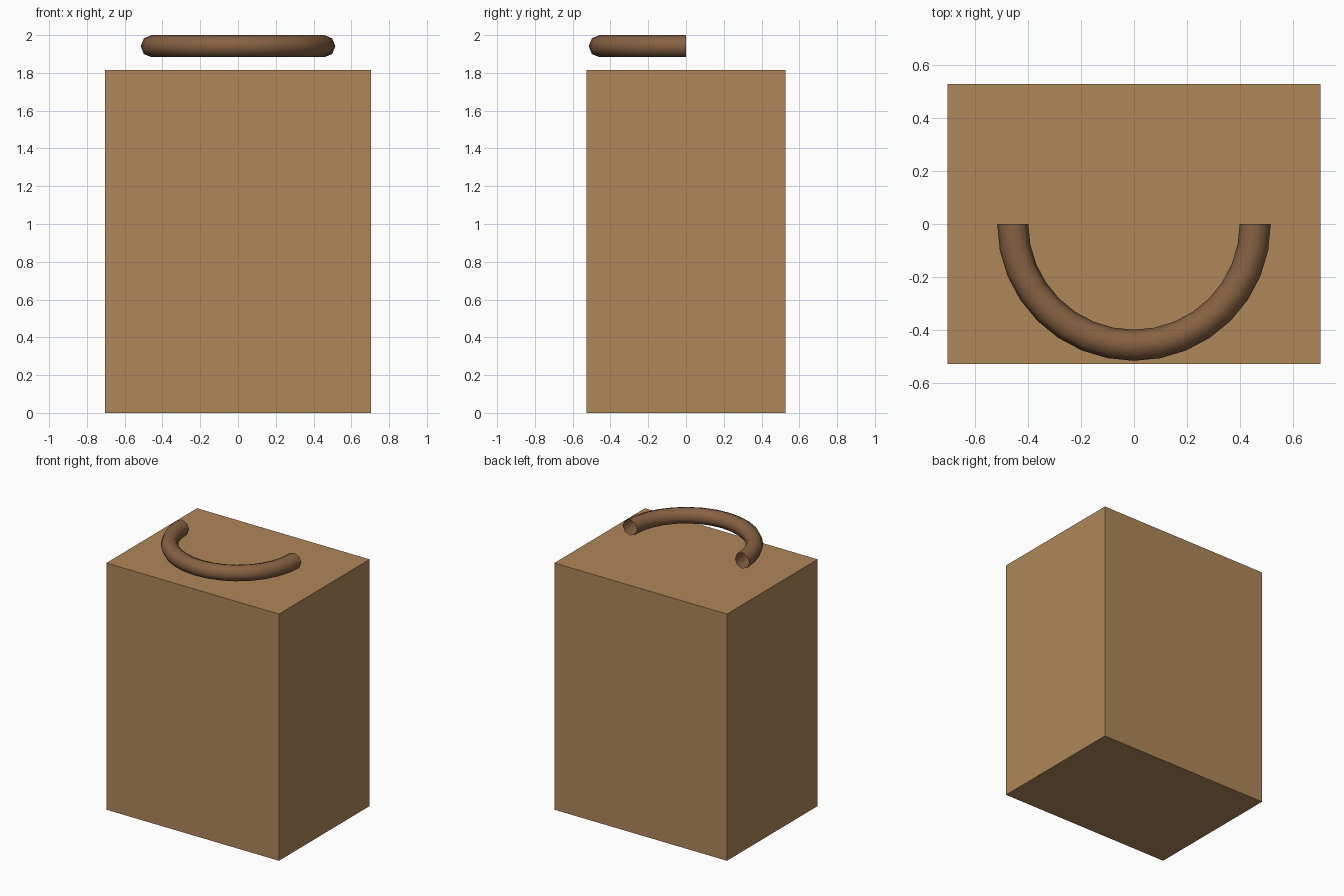
import bpy, bmesh
from math import sin, cos, pi, radians

if "Cube" in bpy.data.objects:
    bpy.data.objects.remove(bpy.data.objects["Cube"])


def add_part(name, bm, color):
    bmesh.ops.recalc_face_normals(bm, faces=bm.faces)
    mesh = bpy.data.meshes.new(name)
    bm.to_mesh(mesh)
    bm.free()
    obj = bpy.data.objects.new(name, mesh)
    bpy.context.collection.objects.link(obj)
    mat = bpy.data.materials.new(name + "_material")
    mat.diffuse_color = color
    mat.use_nodes = True
    mat.node_tree.nodes["Principled BSDF"].inputs["Base Color"].default_value = mat.diffuse_color
    mesh.materials.append(mat)
    return obj


# Bag body: plain closed box
W, D, H = 1.406, 1.055, 1.816
bm = bmesh.new()
bmesh.ops.create_cube(bm, size=1)
for v in bm.verts:
    v.co.x *= W
    v.co.y *= D
    v.co.z = (v.co.z + 0.5) * H
add_part("bag_body", bm, (0.43, 0.24, 0.10, 1))

# Handle: open-ended half ring lying flat above the top, curving to the front
R, r, Z = 0.457, 0.0586, 1.9414
SEGMENTS, SIDES = 16, 8
bm = bmesh.new()
rings = []
for i in range(SEGMENTS + 1):
    a = pi + pi * i / SEGMENTS
    ring = []
    for j in range(SIDES):
        b = 2 * pi * j / SIDES
        d = R + r * cos(b)
        ring.append(bm.verts.new((d * cos(a), d * sin(a), Z + r * sin(b))))
    rings.append(ring)
for p, q in zip(rings, rings[1:]):
    for j in range(SIDES):
        k = (j + 1) % SIDES
        bm.faces.new((p[j], p[k], q[k], q[j]))
handle = add_part("handle", bm, (0.24, 0.12, 0.055, 1))
bpy.context.view_layer.objects.active = handle
handle.select_set(True)
bpy.ops.object.shade_smooth_by_angle(angle=radians(60))
